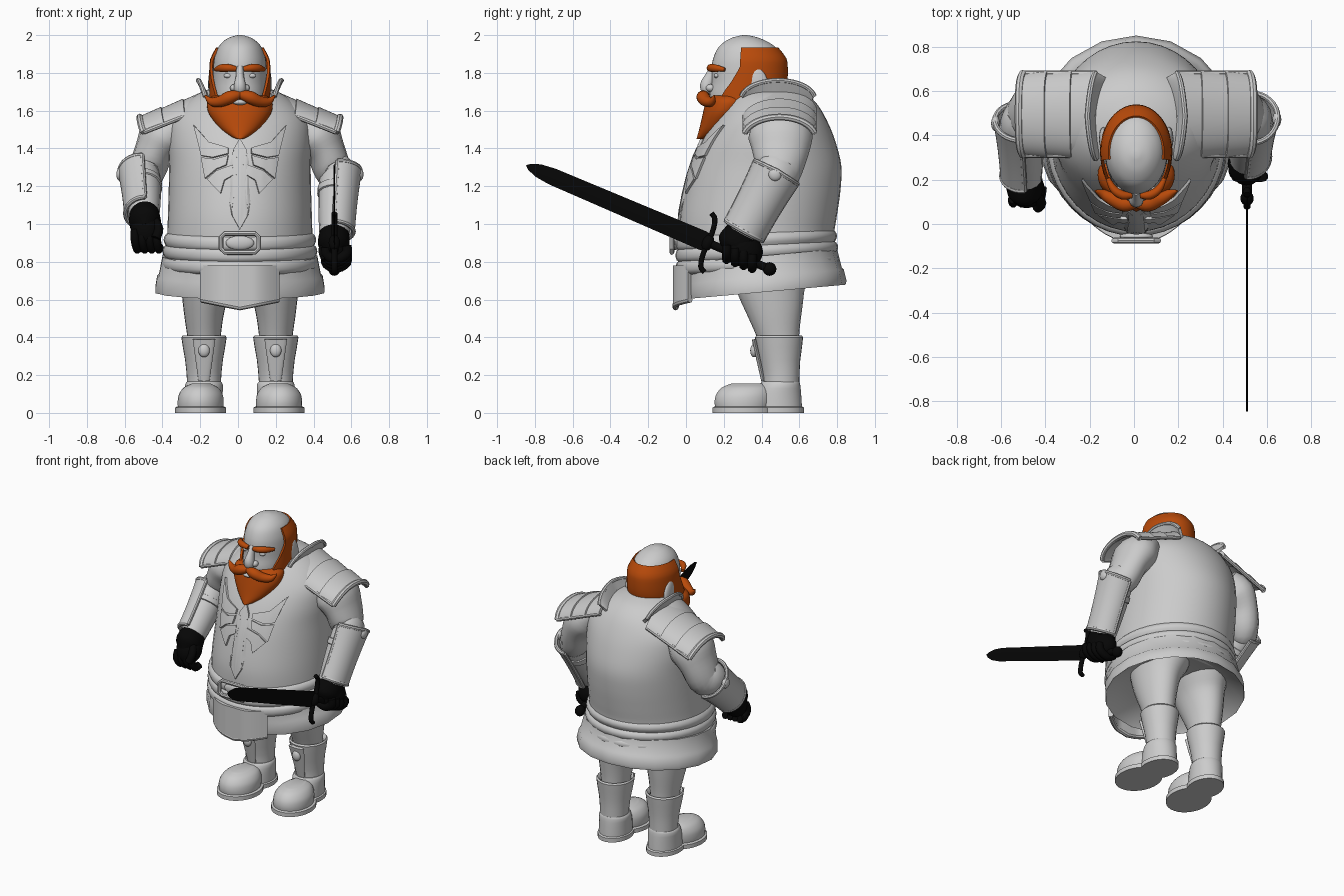
import bpy, bmesh, math
from mathutils import Vector, Matrix

cube = bpy.data.objects.get("Cube")
if cube:
    bpy.data.objects.remove(cube)


def material(name, *rgb):
    m = bpy.data.materials.new(name)
    m.use_nodes = True
    m.diffuse_color = (*rgb, 1)
    m.node_tree.nodes["Principled BSDF"].inputs["Base Color"].default_value = (*rgb, 1)
    return m


GREY = material("pale_grey", .6, .6, .6)
ORANGE = material("orange_hair", .48, .068, .003)
BLACK = material("black_leather", .002, .002, .002)
MIDDLE = .01  # the body's own centre line
parts = []


def finish(name, bm, mat, thick=0):
    bmesh.ops.recalc_face_normals(bm, faces=bm.faces)
    mesh = bpy.data.meshes.new(name)
    bm.to_mesh(mesh)
    bm.free()
    obj = bpy.data.objects.new(name, mesh)
    obj.location.x = MIDDLE
    bpy.context.collection.objects.link(obj)
    mesh.materials.append(mat)
    if thick:
        mod = obj.modifiers.new("thickness", 'SOLIDIFY')
        mod.thickness, mod.offset = thick, 0
    parts.append(obj)
    return obj


def smooth(rows, k):
    """Catmull-Rom interpolation of rows of numbers."""
    out = []
    for i in range(len(rows) - 1):
        a, b, c, d = (rows[max(0, min(len(rows) - 1, i + j))] for j in (-1, 0, 1, 2))
        for step in range(k):
            t = step / k
            out.append([q + .5 * t * (r - p + t * (2*p - 5*q + 4*r - s + t * (3 * (q - r) + s - p)))
                        for p, q, r, s in zip(a, b, c, d)])
    return out + [rows[-1]]


def skin(name, loops, mat):
    bm = bmesh.new()
    rings = [[bm.verts.new(p) for p in loop] for loop in loops]
    for a, b in zip(rings, rings[1:]):
        for i in range(len(a)):
            j = (i + 1) % len(a)
            bm.faces.new((a[i], a[j], b[j], b[i]))
    bm.faces.new(rings[0])
    bm.faces.new(rings[-1])
    return finish(name, bm, mat)


def oval(t, z, rx, front, back, cx=0, tilt=0):
    y = -math.cos(t) * (back - front) / 2
    return Vector((cx + rx * math.sin(t), (front + back) / 2 + y, z + tilt * y))


def stack(name, rows, mat, k=4, n=40, cx=0, tilt=0):
    """Stacked ovals, each row being height, half width, front y, back y."""
    turns = [math.tau * i / n for i in range(n)]
    return skin(name, [[oval(t, *r, cx, tilt) for t in turns] for r in smooth(rows, k)], mat)


def limb(name, rows, mat, k=4, n=16, ref=(1, 0, 0)):
    """Tube along a path, each row being x, y, z and two radii."""
    rows = smooth(rows, k)
    pts, loops = [Vector(r[:3]) for r in rows], []
    for i, r in enumerate(rows):
        t = (pts[min(i + 1, len(pts) - 1)] - pts[max(i - 1, 0)]).normalized()
        a = (Vector(ref) - t * t.dot(Vector(ref))).normalized()
        b = t.cross(a)
        turns = [math.tau * j / n for j in range(n)]
        loops.append([pts[i] + a * r[3] * math.cos(q) + b * r[4] * math.sin(q) for q in turns])
    return skin(name, loops, mat)


def rod(name, pts, r, mat, ref=(1, 0, 0), n=8):
    return limb(name, [(*p, r, r) for p in pts], mat, 1, n, ref)


def ball(name, centre, size, mat, tilt=0):
    bm = bmesh.new()
    bmesh.ops.create_uvsphere(bm, u_segments=24, v_segments=14, radius=1)
    bm.transform(Matrix.Translation(centre) @ Matrix.Rotation(tilt, 4, 'X') @ Matrix.Diagonal((*size, 1)))
    return finish(name, bm, mat)


def sheet(name, f, mat, thick, nu=8, nv=24):
    bm = bmesh.new()
    g = [[bm.verts.new(f(i / nu, 2 * j / nv - 1)) for j in range(nv + 1)] for i in range(nu + 1)]
    for i in range(nu):
        for j in range(nv):
            bm.faces.new((g[i][j], g[i][j+1], g[i+1][j+1], g[i+1][j]))
    return finish(name, bm, mat, thick)


def flap(u, v):
    x = .2 * v
    return Vector((x, -.055 + 2 * max(0, abs(x) - .07) ** 1.6, .78 * (1 - u) + u * (.56 + .04 * abs(v))))


# torso, belt layers, flared skirt and front flap
torso = stack("torso", [(.84, .388, -.03, .79), (.95, .384, -.035, .785), (1.05, .381, -.03, .8),
              (1.18, .377, -.005, .818), (1.31, .375, .03, .822), (1.44, .38, .085, .79),
              (1.55, .365, .15, .745), (1.64, .29, .21, .69), (1.7, .2, .27, .62), (1.73, .1, .35, .54)], GREY)
for i, z in enumerate((.79, .855, .915)):
    g = .006 * (2 - i)
    stack("waist_band", [(z - .04, .385, -.03, .78), (z - .025, .395 + g, -.05, .79 + g),
          (z, .404 + g, -.055, .8 + g), (z + .025, .396 + g, -.05, .79 + g), (z + .04, .38, -.03, .77)],
          GREY, 2, tilt=.05)
stack("skirt", [(.74, .3, .1, .7), (.66, .43, .0, .82), (.64, .453, -.015, .845), (.66, .455, -.02, .85),
      (.72, .445, -.025, .835), (.73, .435, -.025, .825), (.83, .415, -.03, .8)], GREY, 1, 18, tilt=.09)
sheet("front_flap", flap, GREY, .03, 4, 16)
rod("flap_hem", [flap(1, j / 8) for j in range(-8, 9)], .017, GREY, (0, 1, 0))
rod("buckle_frame", [(x, -.075, z) for x, z in ((0, .85), (.08, .85), (.1, .87), (.1, .93), (.08, .95),
    (-.08, .95), (-.1, .93), (-.1, .87), (-.08, .85), (0, .85))], .013, GREY, (0, 1, 0))
ball("buckle_plate", (0, -.055, .9), (.075, .02, .038), GREY)


# raised chest emblem wrapped onto the torso
def emblem(name, outline):
    bm = bmesh.new()
    bm.faces.new([bm.verts.new((x, -.4, z)) for x, z in outline])
    bmesh.ops.triangulate(bm, faces=bm.faces)
    bmesh.ops.subdivide_edges(bm, edges=bm.edges, cuts=4, use_grid_fill=True)
    obj = finish(name, bm, GREY)
    wrap = obj.modifiers.new("wrap", 'SHRINKWRAP')
    wrap.target, wrap.wrap_method = torso, 'PROJECT'
    wrap.use_project_x = wrap.use_project_z = False
    wrap.use_project_y = wrap.use_positive_direction = True
    mod = obj.modifiers.new("thickness", 'SOLIDIFY')
    mod.thickness, mod.offset = .026, 0


emblem("emblem_blade", [(0, 1.45), (.035, 1.39), (.015, 1.36), (.02, 1.2), (.045, 1.05),
       (0, .97), (-.045, 1.05), (-.02, 1.2), (-.015, 1.36), (-.035, 1.39)])
for s in (1, -1):
    for outline in ([(.24, 1.52), (.2, 1.36), (.14, 1.35), (.06, 1.37), (.06, 1.4), (.16, 1.43)],
                    [(.2, 1.35), (.18, 1.24), (.12, 1.29), (.07, 1.31), (.06, 1.36), (.13, 1.34)],
                    [(.17, 1.235), (.1, 1.16), (.08, 1.23), (.03, 1.26), (.04, 1.31), (.12, 1.28)]):
        emblem("emblem_wing", [(s * x, z) for x, z in outline])

# head and face
HEAD = [(1.5, .12, .2, .46), (1.6, .138, .14, .49), (1.68, .14, .125, .5), (1.75, .142, .135, .515),
        (1.82, .141, .135, .518), (1.88, .135, .145, .51), (1.94, .112, .175, .47), (1.98, .07, .23, .4),
        (1.997, .025, .285, .34), (2, .004, .308, .316)]
stack("head", HEAD, GREY)
scalp = smooth(HEAD, 20)


def hair(u, v):
    z = 1.62 + .31 * u
    r = min(scalp, key=lambda row: abs(row[0] - z))
    start = .75 + .62 * min(1, u * 1.5)
    lift = .014 - .012 * max(0, u - .8) * 5
    return oval(math.pi + v * (math.pi - start), z, r[1] + lift, r[2] - lift, r[3] + lift)


sheet("hair", hair, ORANGE, .014, 16, 40)
stack("beard", [(1.45, .015, .055, .12), (1.465, .05, .06, .17), (1.51, .11, .072, .25), (1.58, .162, .088, .31),
      (1.63, .174, .1, .34), (1.66, .166, .112, .34), (1.68, .14, .14, .32)], ORANGE)
ball("lower_lip", (0, .1, 1.645), (.04, .025, .015), GREY)
limb("nose", [(0, .15, 1.83, .018, .02), (0, .13, 1.78, .022, .03), (0, .11, 1.735, .032, .035),
     (0, .115, 1.705, .03, .03), (0, .13, 1.695, .01, .01)], GREY)
for s in (1, -1):
    ball("nostril", (s * .03, .13, 1.72), (.022, .025, .02), GREY)
    ball("eye", (s * .06, .162, 1.785), (.026, .015, .013), GREY)
    ball("ear", (s * .148, .385, 1.74), (.02, .05, .09), GREY, .2)
    limb("eyebrow", [(s * .02, .13, 1.82, .014, .014), (s * .06, .13, 1.826, .02, .02),
         (s * .1, .155, 1.825, .018, .02), (s * .128, .205, 1.818, .01, .01)], ORANGE, ref=(0, 1, 0))
    limb("moustache", [(0, .1, 1.685, .025, .02), (s * .05, .09, 1.672, .035, .034),
         (s * .1, .11, 1.65, .032, .03), (s * .15, .135, 1.648, .022, .022),
         (s * .185, .15, 1.68, .004, .004)], ORANGE, ref=(0, 1, 0))

for s in (1, -1):
    # stepped shoulder plates with a raised collar
    def shoulder(t, v, lift=0):
        a = v * 1.3
        return Vector((s * (.18 + .35 * t - .02 * abs(v) ** 3 * t), .495 + (.185 + lift) * math.sin(a),
                       1.69 - .13 * t + lift - .11 * (1 - math.cos(a))))

    def collar(u, v):
        a = v * 1.4
        return Vector((s * (.16 + .04 * u + .02 * math.cos(a) - .02 * abs(v)),
                       .487 + (.175 + .02 * u) * math.sin(a), 1.63 + .03 * u + (.04 + .06 * u) * math.cos(a)))

    for i in range(3):
        sheet("shoulder_plate", lambda u, v: shoulder((i + u * 1.08) / 3, v, .009 * (1 - u)), GREY, .018, 4)
    sheet("shoulder_collar", collar, GREY, .02)
    rod("collar_rim", [collar(1, j / 10) for j in range(-10, 11)], .013, GREY)
    rod("shoulder_rim", [shoulder(1, j / 10, .006) for j in range(-10, 11)], .018, GREY)
    for v in (-1, 1):
        rod("shoulder_edge", [shoulder(j / 6, v, .006) for j in range(7)], .013, GREY, (0, 1, 0))

    # arm, bracer and glove, the sword arm hanging lower
    elbow = Vector((s * .52, .47 if s > 0 else .45, 1.26))
    wrist = Vector((.5, .3, .95) if s > 0 else (-.505, .21, 1.05))
    limb("upper_arm", [(s * .32, .49, 1.53, .1, .14), (s * .4, .5, 1.47, .13, .17), (s * .455, .5, 1.38, .105, .15),
         (s * .49, .49, 1.29, .1, .125), (*elbow, .095, .115), (*elbow.lerp(wrist, .2), .08, .09)], GREY)
    limb("forearm", [(*elbow.lerp(wrist, t), r, r + .01)
         for t, r in ((-.1, .07), (0, .095), (.3, .098), (.7, .09), (1, .08))], GREY)
    axis = (wrist - elbow).normalized()
    side = Vector((s, 0, 0))
    side = (side - axis * axis.dot(side)).normalized()
    perp = axis.cross(side)

    def bracer(u, v):
        r = .1 + .016 * (1 - u) ** 2
        point = elbow.lerp(wrist, u * 1.04 - .09 + .05 * abs(v) * (1 - u))
        return point + r * (side * math.cos(1.6 * v) + perp * 1.1 * math.sin(1.6 * v))

    sheet("bracer", bracer, GREY, .016)
    for u in (0, 1):
        rod("bracer_rim", [bracer(u, j / 8) for j in range(-8, 9)], .013, GREY, axis)
    for v in (-1, 1):
        rod("bracer_edge", [bracer(j / 6, v) for j in range(7)], .012, GREY)
    ball("bracer_boss", bracer(.06, 0), (.02, .035, .035), GREY)
    limb("arm_strap", [(*elbow.lerp(wrist, t), r, r + .01)
         for t, r in ((.22, .09), (.24, .104), (.34, .104), (.36, .09))], GREY, 1, 24)
    limb("glove_cuff", [(*wrist.lerp(elbow, .06), .075, .085), (*(wrist + axis * .03), .083, .1),
         (*(wrist + axis * .08), .08, .1), (*(wrist + axis * .13), .04, .05)], BLACK)
    palm = Vector((.505, .3, .865) if s > 0 else (-.495, .155, .975))
    ball("palm", palm, (.08, .11, .09) if s > 0 else (.083, .08, .1), BLACK, -.4)
    for i in range(4):
        if s > 0:
            base = palm + Vector((0, -.085 + .045 * i, .02 - .016 * i))
            limb("finger", [(*(base + Vector(d)), .025, .027) for d in
                 ((.06, 0, 0), (.06, 0, -.04), (.01, 0, -.07), (-.045, 0, -.05), (-.05, 0, -.01))], BLACK, 3, 10, (0, 1, 0))
        else:
            base = palm + Vector((-.06 + .038 * i, -.03, -.01))
            limb("finger", [(*(base + Vector(d)), .023, .026) for d in
                 ((0, -.01, 0), (0, -.025, -.05), (.01, .005, -.095), (.015, .04, -.09))], BLACK, 3, 10)
    limb("thumb", [(*(palm + Vector((-s * x, y, z))), .025, .025) for x, y, z in
         ((.04, -.02, .05), (.065, -.06, .0), (.05, -.08, -.05))], BLACK, 3, 10)

    # leg, boot and shoe
    limb("leg", [(s * .16, .45, .8, .17, .24), (s * .18, .45, .68, .135, .19), (s * .19, .47, .54, .108, .148),
         (s * .19, .49, .4, .088, .11), (s * .19, .5, .3, .08, .1)], GREY, n=24)
    stack("boot", [(.1, .09, .4, .6), (.17, .09, .41, .6), (.28, .1, .39, .605), (.4, .12, .365, .62),
          (.4, .1, .385, .6), (.36, .08, .4, .58)], GREY, 2, 28, s * .19)
    limb("boot_tongue", [(s * .19, .41, .17, .03, .012), (s * .19, .385, .28, .045, .012),
         (s * .19, .36, .39, .06, .012)], GREY)
    ball("boot_stud", (s * .19, .36, .33), (.03, .02, .035), GREY)
    shoe = [stack("toe_cap", [(.02, .12, .155, .45), (.06, .122, .15, .46), (.1, .115, .16, .46),
                  (.135, .09, .19, .45), (.155, .05, .24, .42)], GREY, 4, 32),
            stack("heel_cap", [(.02, .1, .36, .615), (.1, .1, .37, .61), (.15, .1, .39, .605),
                  (.165, .09, .4, .6)], GREY, 2, 32)]
    for name, w, a, b in (("toe_sole", .135, .14, .47), ("heel_sole", .108, .35, .625)):
        shoe.append(stack(name, [(0, w, a, b), (.028, w, a, b), (.034, w - .01, a + .01, b - .01)], GREY, 1, 32))
    for obj in shoe:
        obj.data.transform(Matrix.Translation((s * .19, .5, 0)) @ Matrix.Rotation(s * .09, 4, 'Z')
                           @ Matrix.Translation((0, -.5, 0)))

# sword built along its own length, then laid into the sword hand
L = 1.43
blade = [(.38, .048), (.42, .052), (1.28, .045), (1.36, .036), (1.41, .018), (L, .002)]
sword = [skin("sword_blade", [[(.004, 0, t), (0, w, t), (-.004, 0, t), (0, -w, t)] for t, w in blade], BLACK),
         limb("sword_grip", [(0, 0, t, .022, .022) for t in (.03, .2, .4)], BLACK),
         ball("sword_pommel", (0, 0, .03), (.032, .036, .036), BLACK),
         ball("guard_block", (0, 0, .385), (.03, .045, .03), BLACK),
         limb("sword_guard", [(0, y, t, .016, .014) for y, t in ((-.15, .34), (-.13, .37), (-.06, .385),
              (.06, .385), (.13, .4), (.15, .43))], BLACK)]
place = Matrix.Translation((.5, .47, .75)) @ Matrix.Rotation(math.atan2(1.316, .56), 4, 'X')
for obj in sword:
    obj.data.transform(place)

# bake the modifiers and smooth everything but the hard edges
bpy.ops.object.select_all(action='DESELECT')
for obj in parts:
    obj.select_set(True)
bpy.context.view_layer.objects.active = torso
bpy.ops.object.convert(target='MESH')
bpy.ops.object.shade_smooth_by_angle(angle=math.radians(40))
